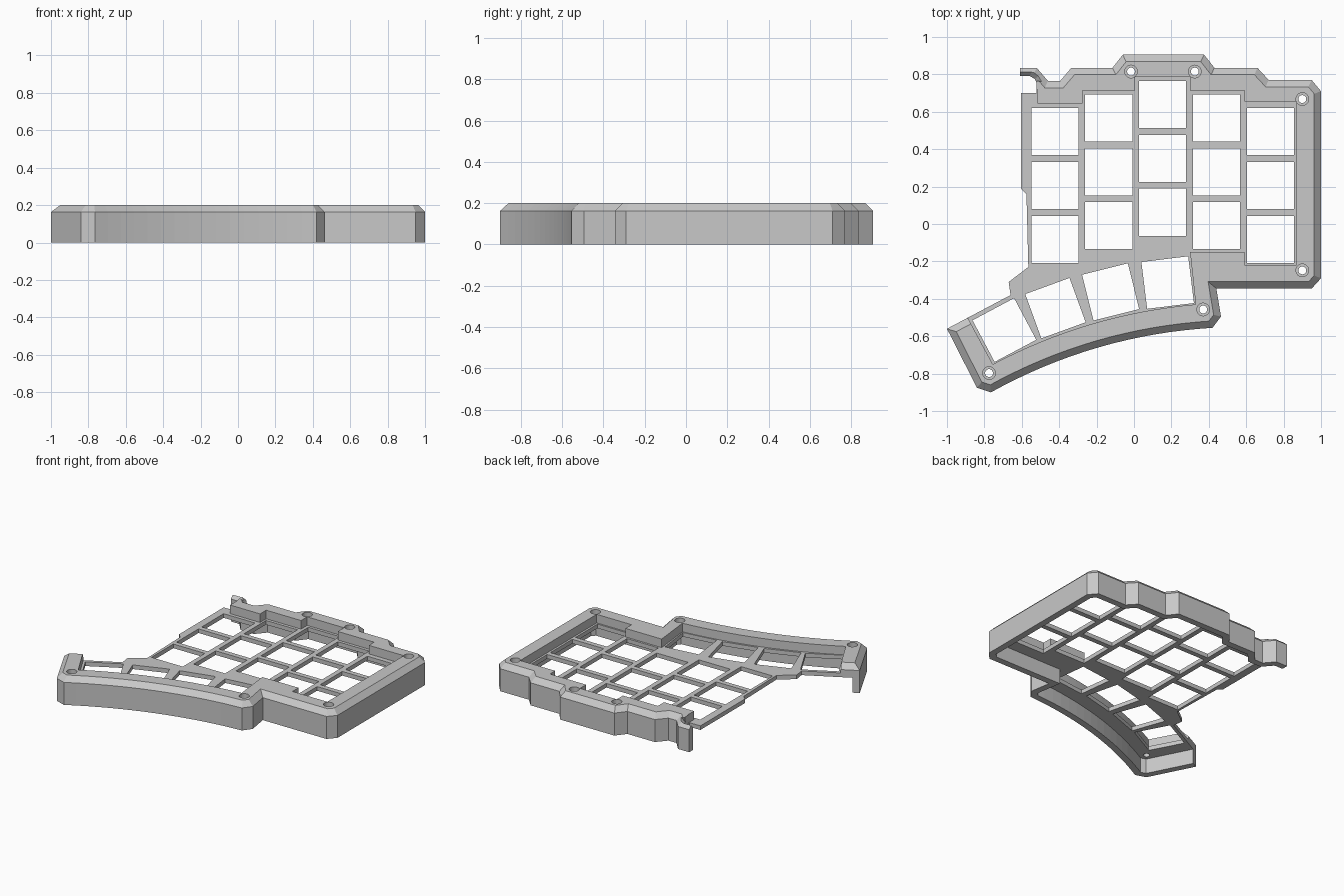
import bpy, bmesh, math
from mathutils import Vector

if "Cube" in bpy.data.objects:
    bpy.data.objects.remove(bpy.data.objects["Cube"])

HEIGHT, CHAMFER, WALL = 0.2, 0.037, 0.045
PLATE_TOP, PLATE_BOTTOM = 0.138, 0.108
KEY, PITCH = 0.252, 0.288


def arc(start, end, sag, steps=16):
    """Shallow bow between two points, pushed to the left of travel by sag."""
    a, b = Vector(start), Vector(end)
    d = (b - a).normalized()
    side = Vector((-d.y, d.x))
    return [a.lerp(b, i / steps) + side * sag * 4 * (i / steps) * (1 - i / steps)
            for i in range(steps + 1)]


def inset(path, dist):
    """Move an open path to its left with mitred corners."""
    pts = [Vector(p) for p in path]
    dirs = [(b - a).normalized() for a, b in zip(pts, pts[1:])]
    normals = [Vector((-d.y, d.x)) for d in dirs]
    before, after = normals[:1] + normals, normals + normals[-1:]
    return [p + (m + n) * dist / (1 + m.dot(n))
            for p, m, n in zip(pts, before, after)]


def loft(bm, layers):
    """Closed solid through matching outlines given as (points, z)."""
    rings = [[bm.verts.new((p[0], p[1], z)) for p in pts] for pts, z in layers]
    n = len(rings[0])
    bm.faces.new(rings[0][::-1])
    bm.faces.new(rings[-1])
    for low, high in zip(rings, rings[1:]):
        for i in range(n):
            j = (i + 1) % n
            bm.faces.new((low[i], low[j], high[j], high[i]))


def solid(name, stacks):
    bm = bmesh.new()
    for layers in stacks:
        loft(bm, layers)
    bmesh.ops.recalc_face_normals(bm, faces=bm.faces)
    mesh = bpy.data.meshes.new(name)
    bm.to_mesh(mesh)
    bm.free()
    obj = bpy.data.objects.new(name, mesh)
    bpy.context.collection.objects.link(obj)
    return obj


def prism(points, bottom, top):
    return [(points, bottom), (points, top)]


def circle(center, radius, sides=24):
    return [(center[0] + radius * math.cos(math.tau * i / sides),
             center[1] + radius * math.sin(math.tau * i / sides))
            for i in range(sides)]


def cut(target, name, stacks):
    """Subtract the given solids and keep only the result."""
    cutter = solid(name, stacks)
    cutter.hide_render = True
    mod = target.modifiers.new(name, "BOOLEAN")
    mod.operation, mod.solver, mod.object = "DIFFERENCE", "EXACT", cutter
    graph = bpy.context.evaluated_depsgraph_get()
    result = bpy.data.meshes.new_from_object(target.evaluated_get(graph))
    target.modifiers.clear()
    target.data = result
    bpy.data.objects.remove(cutter)


# Walled side, from the thumb end round the front, right and back to the hook
walled = [(-1, -.56), (-.84, -.875)]
walled += arc((-.765, -.9), (.42, -.555), .07)
walled += [(.465, -.495), (.44, -.345), (.95, -.345), (1, -.29), (1, .71),
           (.95, .77), (.72, .77), (.66, .835), (.43, .835), (.375, .905),
           (-.06, .905), (-.115, .835), (-.335, .835), (-.395, .765),
           (-.46, .765), (-.52, .835), (-.61, .835)]

# Open left side, where the plate ends without a wall
notch = [(-.555, .79), (-.53, .775), (-.52, .75)]
open_side = [(-.61, .79)] + notch + [
    (-.52, .7), (-.605, .7), (-.605, .19), (-.575, .16), (-.565, -.23),
    (-.67, -.31)]
thumb_corner = (-.66, -.38)

# Case block, its top edge chamfered along the walls and the thumb end
edged = [thumb_corner] + walled
outline = edged + open_side
case = solid("keyboard_case", [[
    (outline, 0), (outline, HEIGHT - CHAMFER),
    (inset(edged, CHAMFER) + open_side, HEIGHT)]])

# Underside cavity, open towards the left
inner = inset(walled, WALL + .002)
along = (Vector(walled[0]) - Vector(walled[1])).normalized()
cavity = [inner[0] + along * .2] + inner + [(-.8, inner[-1].y)]
cut(case, "cavity", [prism(cavity, -.1, PLATE_BOTTOM)])

# Chamfer on the inner edge of the hook
hook_path = notch[::-1] + [(-.7, .79)]
cut(case, "hook_chamfer", [[
    (hook_path + [(-.7, .75)], HEIGHT - CHAMFER),
    (inset(hook_path, -2 * CHAMFER) + [(-.7, .75)], HEIGHT + CHAMFER)]])

# Stepped key well above the plate
well = [(-.8, .72), (-.515, .72), (-.515, .645), (-.275, .645), (-.275, .715),
        (.005, .715), (.005, .785), (.3, .785), (.3, .715), (.59, .715),
        (.59, .655), (.87, .655), (.87, -.22), (.59, -.22), (.59, -.15),
        (.3, -.15)]
well += arc((-.755, -.75), (.33, -.43), .057)[::-1]
well += [(-.89, -.5), (-.94, -.39)]
cut(case, "key_well", [prism(well, PLATE_TOP, .3)])

# Main key openings in five staggered columns
keys = []
for col, top in enumerate((.62, .693, .765, .693, .62)):
    for row in range(3):
        x, y = -.549 + col * PITCH, top - row * PITCH
        keys.append(prism([(x, y - KEY), (x + KEY, y - KEY), (x + KEY, y), (x, y)],
                          .05, .15))

# Thumb key openings, fanned along the bow
for cx, cy, degrees in ((-.693, -.567, 28), (-.42, -.45, 20),
                        (-.125, -.363, 14), (.18, -.313, 7)):
    c, s = math.cos(math.radians(degrees)), math.sin(math.radians(degrees))
    h = KEY / 2
    keys.append(prism([(cx + u * c - v * s, cy + u * s + v * c)
                       for u, v in ((-h, -h), (h, -h), (h, h), (-h, h))], .05, .15))
cut(case, "key_openings", keys)

# Counterbored screw holes
screws = [(-.016, .815), (.325, .815), (.9, .668), (.9, -.248),
          (.37, -.457), (-.775, -.797)]
cut(case, "screw_holes", [prism(circle(p, .021), -.05, .3) for p in screws])
cut(case, "screw_heads", [prism(circle(p, .034), .165, .3) for p in screws])

# Single grey plastic
grey = bpy.data.materials.new("grey_plastic")
grey.use_nodes = True
colour = (.58, .58, .58, 1)
grey.diffuse_color = colour
grey.node_tree.nodes["Principled BSDF"].inputs["Base Color"].default_value = colour
case.data.materials.clear()
case.data.materials.append(grey)
for face in case.data.polygons:
    face.material_index = 0
    face.use_smooth = False
